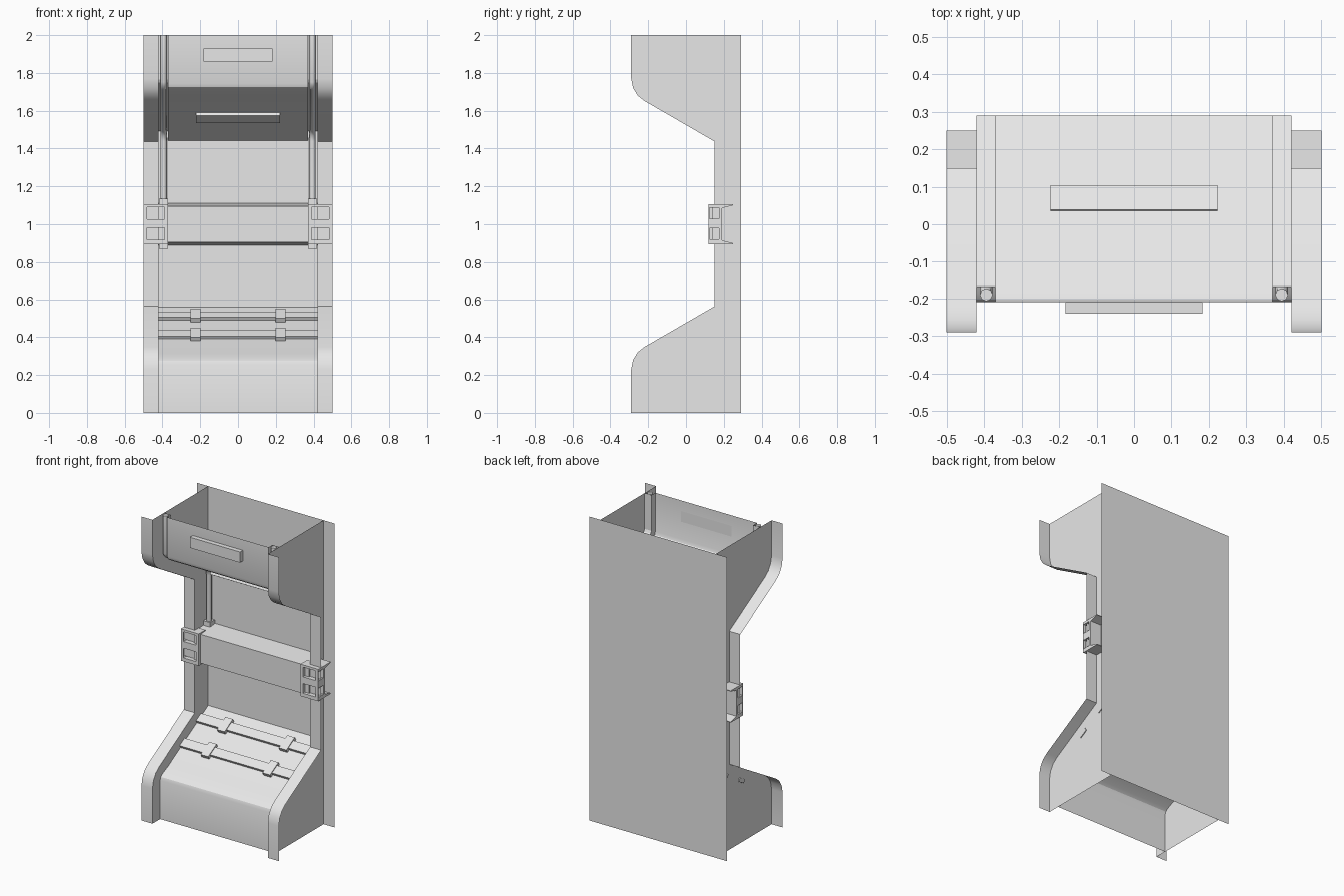
import bpy, bmesh
from math import radians
from mathutils import Matrix

cube = bpy.data.objects.get("Cube")
if cube:
    bpy.data.objects.remove(cube, do_unlink=True)

GREY = (0.8, 0.8, 0.8, 1)
mat = bpy.data.materials.new("light_grey")
mat.use_nodes = True
mat.diffuse_color = GREY
mat.node_tree.nodes["Principled BSDF"].inputs["Base Color"].default_value = GREY


def add(name, data):
    ob = bpy.data.objects.new(name, data)
    data.materials.append(mat)
    bpy.context.collection.objects.link(ob)
    return ob


def finish(name, bm, smooth=False):
    me = bpy.data.meshes.new(name)
    bm.to_mesh(me)
    bm.free()
    ob = add(name, me)
    if smooth:
        bpy.ops.object.select_all(action='DESELECT')
        ob.select_set(True)
        bpy.context.view_layer.objects.active = ob
        bpy.ops.object.shade_smooth_by_angle(angle=radians(25))
    return ob


def box(name, centre, size, tilt=0):
    bm = bmesh.new()
    bmesh.ops.create_cube(bm, size=1, matrix=Matrix.Translation(centre)
                          @ Matrix.Rotation(radians(tilt), 4, 'X')
                          @ Matrix.Diagonal((*size, 1)))
    return finish(name, bm)


def ribbon(name, edge_a, edge_b):
    """Sheet between two matching rows of points."""
    bm = bmesh.new()
    a = [bm.verts.new(p) for p in edge_a]
    b = [bm.verts.new(p) for p in edge_b]
    for i in range(len(a) - 1):
        bm.faces.new((a[i], a[i + 1], b[i + 1], b[i]))
    return finish(name, bm, True)


def at(x, profile):
    return [(x, y, z) for y, z in profile]


def sheet(name, x0, x1, profile):
    return ribbon(name, at(x0, profile), at(x1, profile))


def prism(name, x0, x1, outline):
    bm = bmesh.new()
    face = bm.faces.new([bm.verts.new(p) for p in at(x0, outline)])
    new = bmesh.ops.extrude_face_region(bm, geom=[face])["geom"]
    bmesh.ops.translate(bm, vec=(x1 - x0, 0, 0),
                        verts=[v for v in new if isinstance(v, bmesh.types.BMVert)])
    bmesh.ops.recalc_face_normals(bm, faces=bm.faces)
    return finish(name, bm)


def flip(profile):
    """Mirror a profile about mid height, keeping it top to bottom."""
    return [(y, 2 - z) for y, z in reversed(profile)]


# Profiles as (y, z), running downwards
rim = [(-.29, 2), (-.29, 1.77), (-.28, 1.72), (-.255, 1.68), (-.22, 1.652), (.15, 1.438)]
panel = [(-.21, 2), (-.21, 1.745), (-.203, 1.725), (-.185, 1.71), (-.13, 1.686), (.29, 1.443)]
groove = [(-.17, 2), (-.17, 1.765), (-.163, 1.75), (-.145, 1.738), (-.09, 1.711), (.29, 1.492)]
cable = [(-.19, 2), (-.19, 1.755), (-.18, 1.735), (-.16, 1.722), (-.11, 1.697),
         (.23, 1.5), (.255, 1.475), (.262, 1.44), (.262, .88)]
outline = rim + flip(rim)

# Main shell
sheet("back_panel", -.5, .5, [(.29, 2), (.29, 0)])
sheet("upper_panel", -.37, .37, panel)
sheet("lower_panel", -.42, .42, flip(panel))

for side, s in (("right", -1), ("left", 1)):
    lo, hi = sorted((.42 * s, .5 * s))
    sheet(side + "_rim", lo, hi, outline)

    # Recessed side wall
    bm = bmesh.new()
    pts = at(.42 * s, outline + [(.29, 0), (.29, 2)])
    bm.faces.new([bm.verts.new(p) for p in (pts if s < 0 else pts[::-1])])
    finish(side + "_side_wall", bm)

    # Cable groove and cable
    lo, hi = sorted((.37 * s, .42 * s))
    sheet(side + "_groove_floor", lo, hi, groove)
    ribbon(side + "_groove_wall", at(.37 * s, panel), at(.37 * s, groove))
    cu = bpy.data.curves.new(side + "_cable", 'CURVE')
    cu.dimensions = '3D'
    cu.bevel_depth = .017
    cu.bevel_resolution = 2
    cu.use_fill_caps = True
    line = cu.splines.new('POLY')
    line.points.add(len(cable) - 1)
    for point, (y, z) in zip(line.points, cable):
        point.co = (.394 * s, y, z, 1)
    add(side + "_cable", cu)
    for z in (1.12, .885):
        box(side + "_cable_collar", (.394 * s, .262, z), (.048, .05, .03))

    # Clamp with pockets opening to the front and the outside
    clamp = box(side + "_clamp", (.435 * s, .155, 1), (.13, .07, .21))
    for z in (1.058, .95):
        for c, d in (((.435 * s, .14, z), (.092, .07, .064)),
                     ((.48 * s, .149, z), (.07, .05, .06))):
            cutter = box("pocket_cutter", c, d)
            cutter.hide_render = True
            cutter.hide_viewport = True
            mod = clamp.modifiers.new("pocket", 'BOOLEAN')
            mod.operation = 'DIFFERENCE'
            mod.solver = 'EXACT'
            mod.object = cutter
    wing = [(.19, 1.105), (.25, 1.105), (.25, 1.1), (.19, 1.085)]
    for w in (wing, flip(wing)):
        prism(side + "_clamp_wing", .42 * s, .5 * s, w)

# Cross beam
top = [(.29, 1.11), (.14, 1.095)]
prism("cross_beam", -.42, .42, top + flip(top))

# Sign box and down light on the upper panel
box("sign_box", (0, -.225, 1.895), (.365, .03, .07))
box("down_light", (0, .065, 1.565), (.445, .075, .024), -30)

# Slats and clips on the lower slope
for y, z in ((.195, .508), (.025, .409)):
    box("slat", (0, y, z), (.85, .06, .026), 30)
    for x in (-.225, .225):
        box("slat_clip", (x, y, z), (.055, .1, .037), 30)
